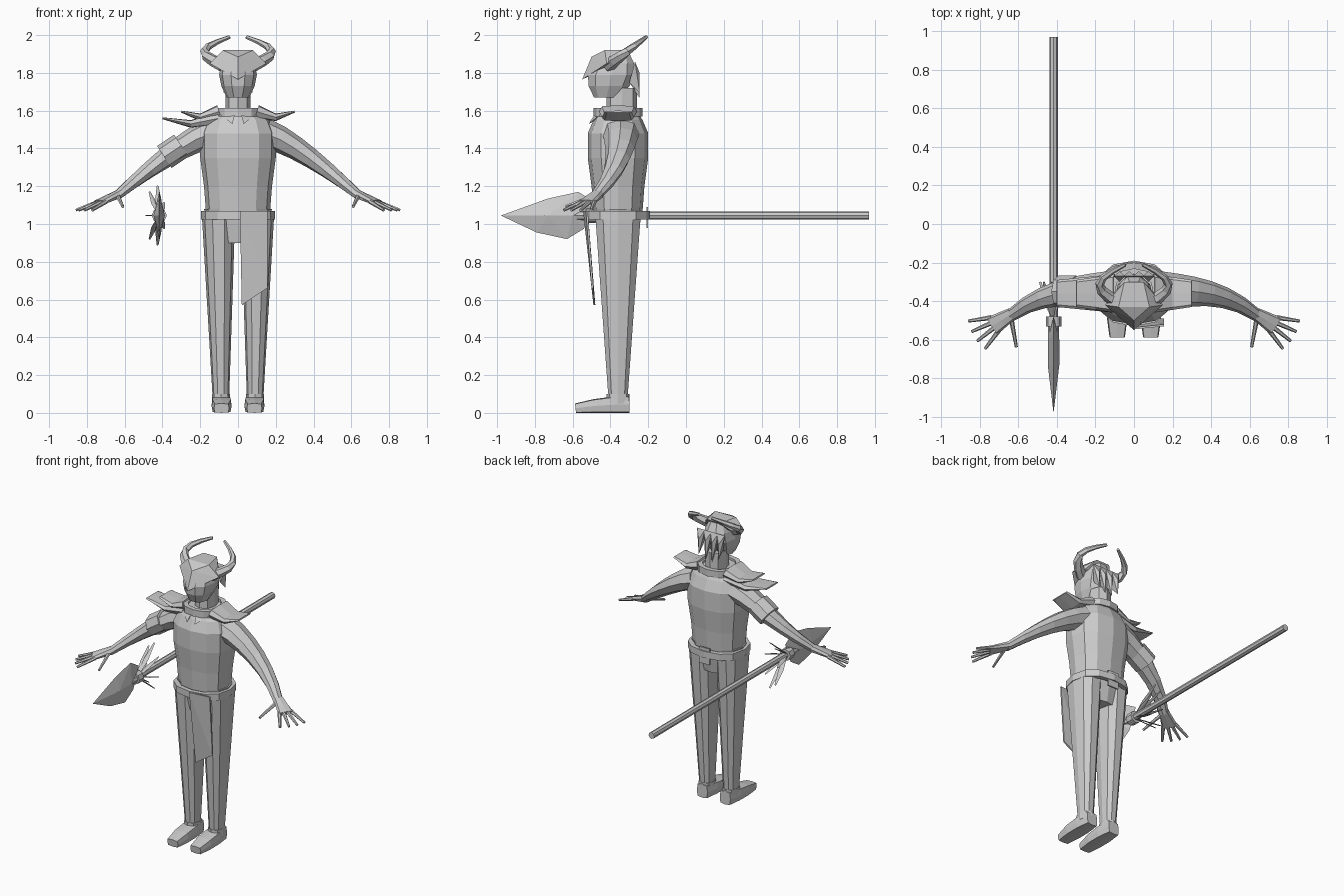
import bpy, bmesh
from math import sin, cos, pi, copysign
from mathutils import Vector

if "Cube" in bpy.data.objects:
    bpy.data.objects.remove(bpy.data.objects["Cube"], do_unlink=True)

grey = bpy.data.materials.new("plain_grey")
grey.use_nodes = True
tone = (0.6, 0.6, 0.6, 1)
grey.diffuse_color = tone
for node in grey.node_tree.nodes:
    if node.type == 'BSDF_PRINCIPLED':
        node.inputs["Base Color"].default_value = tone

up = Vector((0, 0, 1))
body_y = -.36


def finish(name, bm):
    bmesh.ops.recalc_face_normals(bm, faces=bm.faces)
    mesh = bpy.data.meshes.new(name)
    bm.to_mesh(mesh)
    bm.free()
    mesh.materials.append(grey)
    obj = bpy.data.objects.new(name, mesh)
    bpy.context.collection.objects.link(obj)


def skin(name, rings, sides, power, closed=False):
    """Skin rings given as (centre, u, v); a power below one makes them boxier."""
    def bend(value):
        return 0 if abs(value) < .001 else copysign(abs(value) ** power, value)

    bm = bmesh.new()
    angles = [2 * pi * i / sides for i in range(sides)]
    loops = [[bm.verts.new(centre + u * bend(cos(a)) + v * bend(sin(a))) for a in angles]
             for centre, u, v in rings]
    pairs = list(zip(loops, loops[1:]))
    if closed:
        pairs.append((loops[-1], loops[0]))
    else:
        bm.faces.new(loops[0])
        bm.faces.new(loops[-1])
    for low, high in pairs:
        for i in range(sides):
            j = (i + 1) % sides
            bm.faces.new((low[i], low[j], high[j], high[i]))
    finish(name, bm)


def stack(name, rows, sides=12, power=.85, closed=False):
    """Horizontal rings: centre, half width, half depth."""
    rings = [(Vector(centre), Vector((width, 0, 0)), Vector((0, depth, 0)))
             for centre, width, depth in rows]
    skin(name, rings, sides, power, closed)


def tube(name, rows, sides=8, power=1):
    """Rings across a path: point, half width, half height."""
    points = [Vector(row[0]) for row in rows]
    rings = []
    for i, (_, width, height) in enumerate(rows):
        ahead = points[min(i + 1, len(points) - 1)]
        along = (ahead - points[max(i - 1, 0)]).normalized()
        across = along.cross(up).normalized()
        rings.append((points[i], across * width, across.cross(along) * height))
    skin(name, rings, sides, power)


def sample(rule, count):
    """Rows of a shape whose rule takes a position from zero to one."""
    return [rule(i / count) for i in range(count + 1)]


def hull(name, points):
    bm = bmesh.new()
    for point in points:
        bm.verts.new(point)
    bmesh.ops.convex_hull(bm, input=bm.verts)
    loose = [vert for vert in bm.verts if not vert.link_faces]
    bmesh.ops.delete(bm, geom=loose, context='VERTS')
    finish(name, bm)


def band(name, bottom, top, width, depth, wall):
    """Hollow ring around the body."""
    outer = [((0, body_y, z), width, depth) for z in (bottom, top)]
    inner = [(centre, w - wall, d - wall) for centre, w, d in reversed(outer)]
    stack(name, outer + inner, closed=True)


def shoulder_plate(name, side, reach, z):
    """Flared plate that thins towards its raised tip."""
    tube(name, sample(lambda t: ((side * (.1 + (reach - .1) * t), body_y, z - .03 * sin(pi * t)),
                                 .1 - .03 * t, .035 - .03 * t), 2), power=.5)


# Torso, hips, neck and head
torso = ((1.07, .17, .13), (1.2, .18, .14), (1.35, .2, .16),
         (1.48, .2, .16), (1.55, .17, .13), (1.6, .1, .1))
stack("torso", [((0, body_y, z), width, depth) for z, width, depth in torso])
stack("hips", sample(lambda t: ((0, body_y, .9 + .18 * t),
                                .1 + .08 * sin(pi / 2 * t), .1 + .03 * t), 2))
stack("neck", [((0, body_y + .02, z), .065, .08) for z in (1.57, 1.72)], sides=8)
stack("head", sample(lambda t: ((0, body_y - .06 + .05 * t, 1.67 + .24 * t),
                                .06 + .04 * sin(pi * t), .07 + .06 * sin(pi * t)), 4), sides=10)

# Collar, belt and the cloth hanging from it
band("collar", 1.57, 1.615, .13, .13, .03)
band("belt", 1.025, 1.07, .195, .17, .03)
cloth = ((.01, -.545, 1.07), (.155, -.53, 1.07), (.155, -.5, .66), (.02, -.49, .57))
hull("waist_cloth", [(x, y + gap, z) for x, y, z in cloth for gap in (0, .01)])
hull("belt_back_flap", [(x, y, z) for x in (-.04, .04) for y in (-.21, -.2)
                        for z in (.98, 1.09)])

# Helmet with a pointed visor
corners = ((.15, -.42, 1.85), (.08, -.43, 1.92), (.1, -.35, 1.86), (.05, -.3, 1.92))
hull("helmet_visor", [(0, -.55, 1.765), (0, -.42, 1.83), (0, -.5, 1.885)] +
     [(side * x, y, z) for x, y, z in corners for side in (-1, 1)])

# Hair locks at the nape
for i in range(4):
    x = .05 * (i - 1.5)
    tip = (x, -.245, 1.65 + abs(x) * .6)
    hull("hair_lock", [(x - .03, -.27, 1.86), (x + .03, -.27, 1.86),
                       (x, -.245, 1.8), (x, -.3, 1.75), tip])

for side, label in ((1, "left"), (-1, "right")):
    # Horn curling out, up and back
    def horn(t):
        thick = .036 - .026 * t
        return (side * (.08 + .115 * sin(pi * t) - .035 * t), body_y - .05 + .2 * t,
                1.84 + .15 * t), thick, thick
    tube(label + "_horn", sample(horn, 6), sides=6)

    # Lapel point of the collar
    hull(label + "_lapel", [(side * x, y, z) for x, y, z in
                            ((.01, -.47, 1.6), (.12, -.43, 1.6),
                             (.03, -.515, 1.53), (.03, -.44, 1.57))])

    # Arm drooping outwards and reaching forwards
    def arm(t):
        return ((side * (.14 + .5 * t), body_y + .015 - .13 * t ** 3, 1.48 - .33 * t ** 1.3),
                .1 - .068 * t, .08 - .055 * t)
    tube(label + "_arm", sample(arm, 6))

    # Hand fanned out from the wrist
    def reach(angle, length):
        return Vector((side * (.64 + length * cos(angle)), -.47 - length * sin(angle),
                       1.155 - .37 * length))

    def digit(name, angle, start, end):
        tube(name, sample(lambda t: (reach(angle, start + (end - start) * t),
                                     .013 - .005 * t, .012 - .004 * t), 2), sides=6)

    tube(label + "_palm", sample(lambda t: (reach(.55, .12 * t - .01), .032 + .02 * t,
                                            .024 - .01 * t), 2), power=.7)
    for i in range(4):
        digit(label + "_finger", .15 + .26 * i, .1, .22)
    digit(label + "_thumb", 1.75, .02, .17)

    # Leg tapering from hip to ankle
    def leg(t):
        return ((side * (.09 + .013 * t), body_y, .04 + t),
                .042 + .046 * t, .05 + .075 * t)
    stack(label + "_leg", sample(leg, 6), sides=10)
    stack(label + "_ankle_cuff", [((side * .09, body_y, z), .048, .06)
                                  for z in (.05, .1)], sides=8)

    # Foot with a flat sole
    def foot(t):
        height = .045 - .02 * t * t
        return (side * .087, -.3 - .285 * t, height), .04 + .015 * sin(pi * t), height
    tube(label + "_foot", sample(foot, 3), power=.35)

    shoulder_plate(label + "_shoulder_plate", side, .3, 1.595)

# Second plate and sleeve cuff on the right arm
shoulder_plate("right_lower_plate", -1, .4, 1.56)
tube("right_sleeve_cuff", sample(lambda t: ((-.3 - .09 * t, body_y + .01, 1.415 - .06 * t),
                                            .084, .07), 1))

# Spear shaft, socket and binding
grip = Vector((-.417, 0, 1.045))


def on_spear(x, y, z):
    return grip + Vector((x, y, z))


def rod(name, start, end, radius):
    tube(name, [(on_spear(0, y, 0), radius, radius) for y in (start, end)])


rod("spear_shaft", -.6, .97, .022)
rod("spear_socket", -.75, -.5, .028)
rod("spear_binding", -.53, -.48, .04)

# Broad blade with a raised middle
blade = [on_spear(0, -.98, 0)] + [on_spear(x, y, 0) for x in (-.03, .03) for y in (-.73, -.6)]
for side in (-1, 1):
    for y, z in ((-.76, .09), (-.6, .125), (-.51, .07)):
        blade.append(on_spear(0, y + side * .03, side * z))
hull("spear_blade", blade)

# Feathers fanned out behind the blade
for i in range(7):
    angle = 2 * pi * (i + .5) / 7

    def feather(t):
        return (on_spear((.05 * cos(angle) - .02) * t, -.5 + .2 * t, .16 * sin(angle) * t),
                .005 + .012 * sin(pi * t), .003)
    tube("spear_feather", sample(feather, 2), sides=4)
